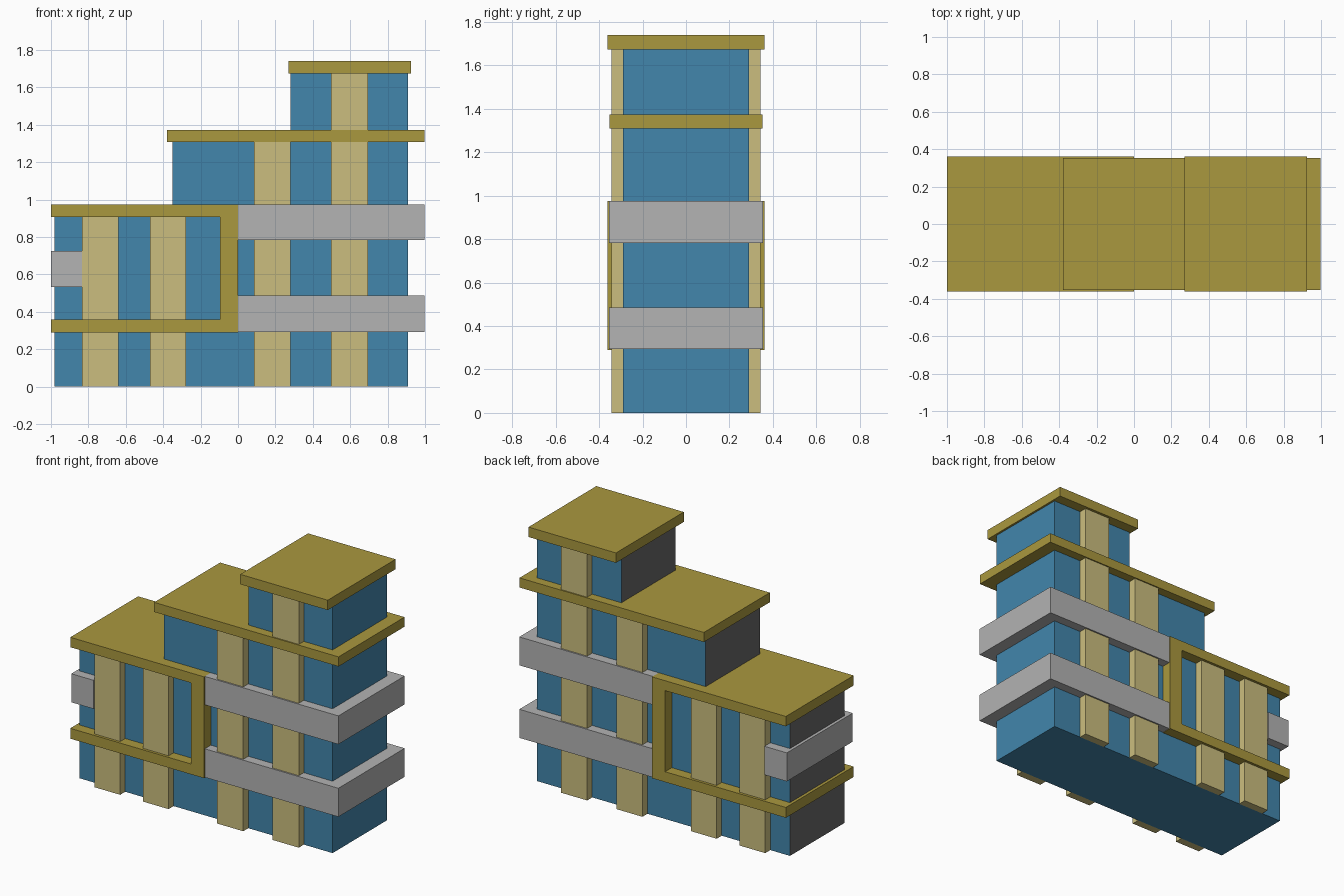
import bpy
import bmesh

if "Cube" in bpy.data.objects:
    bpy.data.objects.remove(bpy.data.objects["Cube"])


def material(name, rgb):
    # sRGB bytes to linear
    lin = [((c / 255 + 0.055) / 1.055) ** 2.4 for c in rgb]
    m = bpy.data.materials.new(name)
    m.diffuse_color = (*lin, 1)
    m.use_nodes = True
    m.node_tree.nodes["Principled BSDF"].inputs["Base Color"].default_value = m.diffuse_color
    return m


BLUE = material("blue glass", (66, 134, 172))
DARK = material("dark grey wall", (104, 103, 103))
MUSTARD = material("mustard trim", (170, 152, 62))
TAN = material("tan pier", (203, 190, 126))
GREY = material("light grey band", (179, 179, 179))


def extrude(name, profile, y0, y1, *mats):
    """Extrude an x/z outline from y0 to y1."""
    bm = bmesh.new()
    face = bm.faces.new([bm.verts.new((x, y0, z)) for x, z in profile])
    ext = bmesh.ops.extrude_face_region(bm, geom=[face], use_keep_orig=True)
    verts = [v for v in ext["geom"] if isinstance(v, bmesh.types.BMVert)]
    bmesh.ops.translate(bm, verts=verts, vec=(0, y1 - y0, 0))
    bmesh.ops.recalc_face_normals(bm, faces=bm.faces)
    # second material goes on the faces pointing left
    if len(mats) > 1:
        for f in bm.faces:
            f.normal_update()
            if f.normal.x < -0.9:
                f.material_index = 1
    me = bpy.data.meshes.new(name)
    bm.to_mesh(me)
    bm.free()
    for m in mats:
        me.materials.append(m)
    ob = bpy.data.objects.new(name, me)
    bpy.context.collection.objects.link(ob)
    return ob


def box(name, x0, x1, y0, y1, z0, z1, mat):
    return extrude(name, [(x0, z0), (x1, z0), (x1, z1), (x0, z1)], y0, y1, mat)


# Stepped glass body with blank left walls
extrude("glass_body",
        [(-0.98, 0), (0.91, 0), (0.91, 1.70), (0.28, 1.70),
         (0.28, 1.34), (-0.35, 1.34), (-0.35, 0.94), (-0.98, 0.94)],
        -0.29, 0.29, BLUE, DARK)

# C-shaped frame: low roof, upright and lower slab
extrude("left_frame",
        [(-1, 0.29), (0, 0.29), (0, 0.975), (-1, 0.975),
         (-1, 0.908), (-0.097, 0.908), (-0.097, 0.36), (-1, 0.36)],
        -0.362, 0.362, MUSTARD)

# Upper roofs
box("middle_roof", -0.38, 0.998, -0.352, 0.352, 1.308, 1.373, MUSTARD)
box("top_roof", 0.27, 0.924, -0.362, 0.362, 1.673, 1.74, MUSTARD)

# Piers on front and back
for x0, x1, top in ((-0.833, -0.64, 0.94), (-0.47, -0.278, 0.94),
                    (0.085, 0.28, 1.34), (0.498, 0.695, 1.70)):
    box("front_pier", x0, x1, -0.344, -0.29, 0, top, TAN)
    box("back_pier", x0, x1, 0.29, 0.344, 0, top, TAN)

# Balcony bands
box("lower_band", 0, 0.998, -0.354, 0.354, 0.293, 0.486, GREY)
box("upper_band", 0, 0.998, -0.354, 0.354, 0.783, 0.975, GREY)
box("left_band", -1, -0.833, -0.352, 0.352, 0.532, 0.725, GREY)
